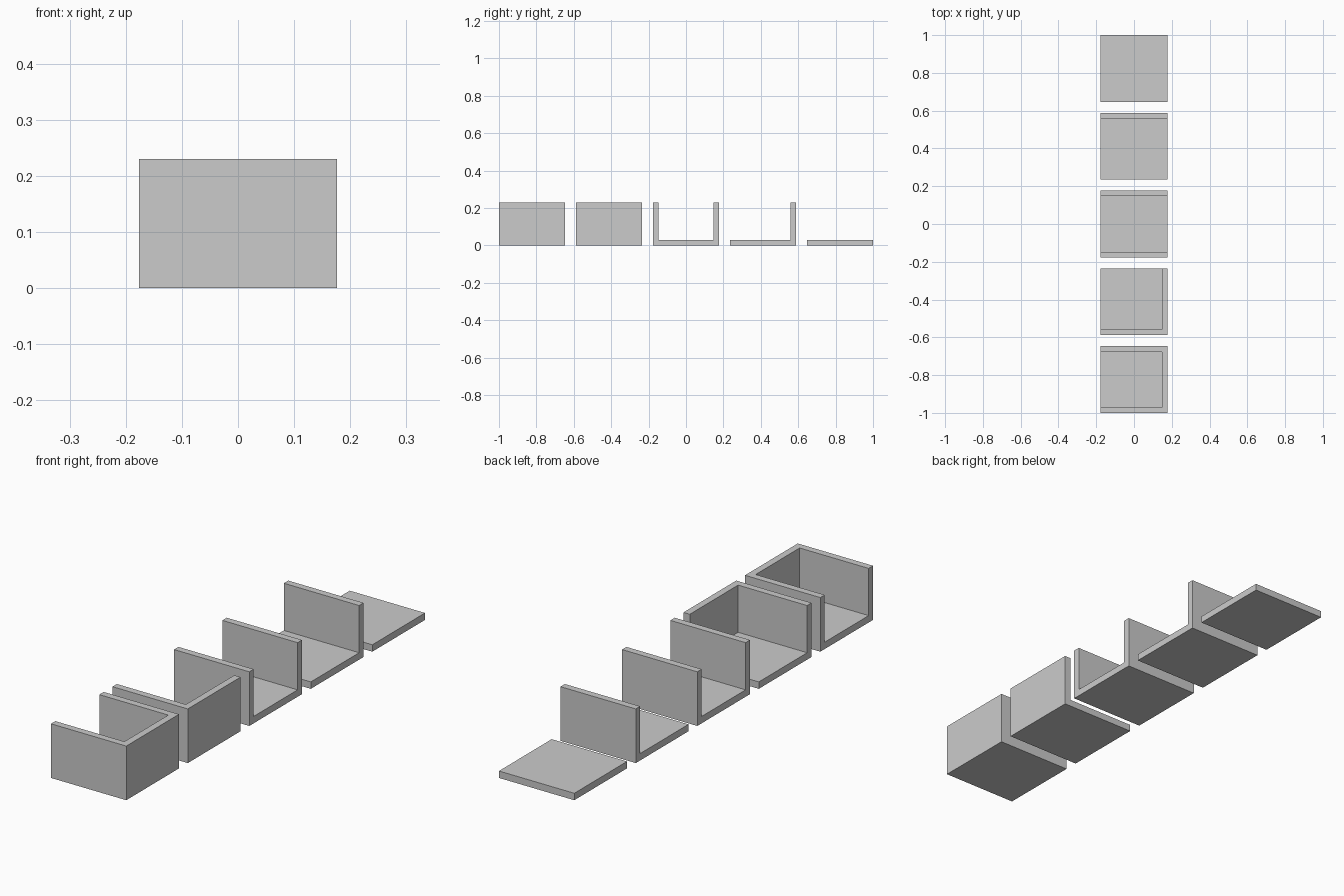
import bpy
from mathutils import Vector

if "Cube" in bpy.data.objects:
    bpy.data.objects.remove(bpy.data.objects["Cube"])

SIZE = 6 / 17      # tile footprint
PITCH = 7 / 17     # spacing between tiles
THICK = 0.5 / 17   # floor and wall thickness
HEIGHT = 3.9 / 17  # overall wall height
OVER = 0.1         # cutter overshoot on open sides


def box(name, lo, hi):
    lo, hi = Vector(lo), Vector(hi)
    bpy.ops.mesh.primitive_cube_add(size=1, location=(lo + hi) / 2)
    ob = bpy.context.object
    ob.name = ob.data.name = name
    ob.scale = hi - lo
    bpy.ops.object.transform_apply(location=False, rotation=False, scale=True)
    return ob


def room_tile(name, y, walls):
    """Block hollowed by a cutter that stops at walls and runs out of open sides."""
    h = SIZE / 2
    top = HEIGHT if walls else THICK
    tile = box(name, (-h, y - h, 0), (h, y + h, top))
    if not walls:
        return
    reach = {s: h - THICK if s in walls else h + OVER
             for s in ("left", "right", "front", "back")}
    cutter = box("cavity_cutter",
                 (-reach["left"], y - reach["front"], THICK),
                 (reach["right"], y + reach["back"], HEIGHT + OVER))
    cutter.hide_render = True
    mod = tile.modifiers.new("cavity", "BOOLEAN")
    mod.operation = "DIFFERENCE"
    mod.solver = "EXACT"
    mod.object = cutter
    bpy.context.view_layer.objects.active = tile
    bpy.ops.object.modifier_apply(modifier=mod.name)
    bpy.data.objects.remove(cutter)


# Row of modular room tiles, front to back
tiles = [
    ("dead_end_tile", {"front", "right", "back"}),
    ("corner_tile", {"front", "right"}),
    ("corridor_tile", {"front", "back"}),
    ("single_wall_tile", {"back"}),
    ("floor_tile", set()),
]
for i, (name, walls) in enumerate(tiles):
    room_tile(name, (i - 2) * PITCH, walls)
